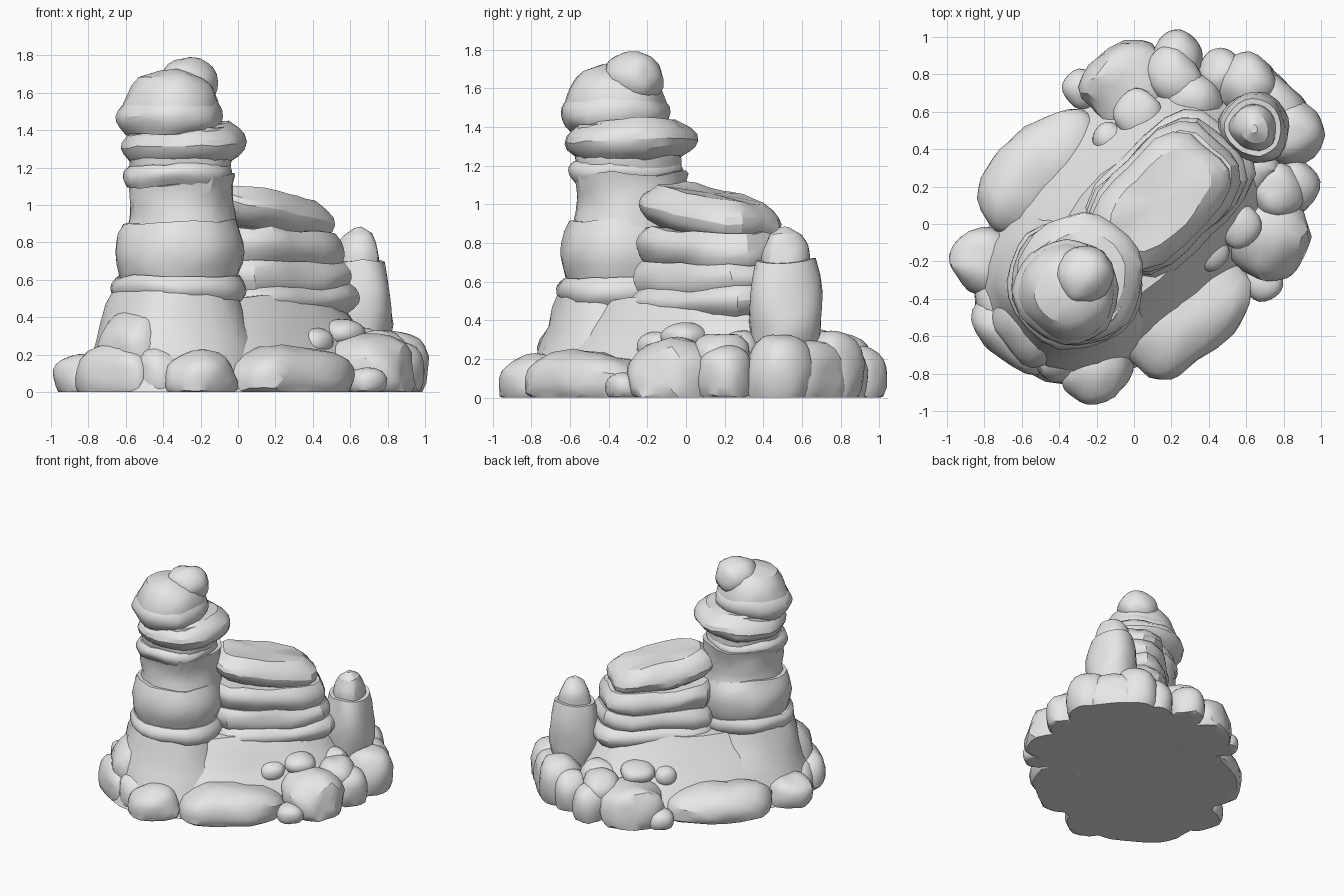
import bpy, bmesh, math
from mathutils import Vector, noise

cube = bpy.data.objects.get("Cube")
if cube:
    bpy.data.objects.remove(cube, do_unlink=True)

stone = bpy.data.materials.new("pale grey stone")
stone.use_nodes = True
grey = (0.8, 0.8, 0.8, 1)
stone.diffuse_color = grey
stone.node_tree.nodes["Principled BSDF"].inputs["Base Color"].default_value = grey

# The formation is mirrored about a diagonal plane: u runs along it, v across it
DIAG = math.sqrt(0.5)


def world(u, v, z):
    return Vector(((u - v) * DIAG, (u + v) * DIAG, z))


def diagonal(x, y):
    return (x + y) * DIAG, (y - x) * DIAG


def rough(co, amount):
    """Weather a point, keeping the ground flat."""
    moved = co + noise.noise_vector(co * 4) * amount + noise.noise_vector(co * 11) * amount * 0.4
    moved.z = max(moved.z, 0) if co.z > 0 else 0
    return moved


def finish(name, bm):
    bmesh.ops.recalc_face_normals(bm, faces=bm.faces)
    mesh = bpy.data.meshes.new(name)
    bm.to_mesh(mesh)
    bm.free()
    mesh.materials.append(stone)
    ob = bpy.data.objects.new(name, mesh)
    bpy.context.collection.objects.link(ob)
    bpy.ops.object.select_all(action='DESELECT')
    ob.select_set(True)
    bpy.context.view_layer.objects.active = ob
    bpy.ops.object.shade_smooth_by_angle(angle=math.radians(28))


# Side profiles: share of the inset reached at height fraction t
def flare(t):
    return t


def bulge(t):
    return (2 * t - 1) ** 2


def dome(t):
    return 1 - math.sqrt(1 - t * t)


def bed(name, u, v, a, b, low, high, shape, inset, slope=0, power=2, steps=6, sides=24):
    """One stone layer: a rounded outline swept up a side profile."""
    bm = bmesh.new()
    loops = []
    for step in range(steps + 1):
        t = step / steps
        cut = inset * shape(t)
        loop = []
        for i in range(sides):
            c, s = math.cos(math.tau * i / sides), math.sin(math.tau * i / sides)
            k = (abs(c) ** power + abs(s) ** power) ** (-1 / power)
            along = (a - cut) * c * k
            co = world(u + along, v + (b - cut) * s * k, low + (high - low) * t + slope * along)
            loop.append(bm.verts.new(rough(co, 0.028)))
        loops.append(loop)
    for under, over in zip(loops, loops[1:]):
        for i in range(sides):
            j = (i + 1) % sides
            bm.faces.new((under[i], under[j], over[j], over[i]))
    bm.faces.new(loops[0])
    bmesh.ops.poke(bm, faces=[bm.faces.new(loops[-1])])
    finish(name, bm)


def boulder(name, u, v, z, a, b, h, power=2.4):
    """Blocky rounded stone, cut flat where it meets the ground."""
    bm = bmesh.new()
    bmesh.ops.create_icosphere(bm, subdivisions=3, radius=1)
    for vert in bm.verts:
        d = vert.co.copy()
        d /= sum(abs(k) ** power for k in d) ** (1 / power)
        co = world(u + d.x * a, v + d.y * b, max(z + d.z * h, 0))
        vert.co = rough(co, min(a, b, h) * 0.2)
    finish(name, bm)


# Sloping skirt, standing on the ground
bed("sloping_skirt", 0.05, 0, 0.9, 0.64, 0, 0.52, flare, 0.34, power=2.8)

# Layered ridge running out from the tower
NEAR = -0.2


def ridge_layer(name, low, high, far, half_width, inset, slope=0):
    bed(name, (NEAR + far) / 2, -0.015, (far - NEAR) / 2, half_width, low, high,
        bulge, inset, slope, power=3.6)


ridge_layer("ridge_lip", 0.42, 0.57, 0.71, 0.32, 0.05)
ridge_layer("ridge_lower_layer", 0.54, 0.69, 0.66, 0.29, 0.03)
ridge_layer("ridge_upper_layer", 0.67, 0.86, 0.63, 0.28, 0.04, -0.04)
ridge_layer("ridge_top_slab", 0.84, 1.06, 0.57, 0.26, 0.09, -0.17)


# Tower, from its flared foot up to the cap
def tower(name, u, radius, low, high, shape, inset, slope=0):
    bed(name, u, 0, radius, radius, low, high, shape, inset, slope)


tower("tower_foot", -0.46, 0.53, 0, 0.55, flare, 0.2)
tower("tower_band", -0.44, 0.36, 0.5, 0.62, bulge, 0.03)
tower("tower_belly", -0.44, 0.34, 0.57, 0.91, bulge, 0.04)
tower("tower_neck", -0.42, 0.28, 0.86, 1.16, bulge, -0.02)
tower("tower_collar", -0.45, 0.3, 1.11, 1.22, bulge, 0.03)
tower("tower_throat", -0.43, 0.28, 1.16, 1.42, bulge, 0.01)
tower("tower_ledge", -0.4, 0.34, 1.22, 1.43, bulge, 0.1, 0.05)
tower("tower_brim", -0.51, 0.28, 1.38, 1.56, bulge, 0.05)
tower("tower_cap", -0.51, 0.265, 1.46, 1.72, dome, 0.2)
boulder("tower_knob", -0.385, 0, 1.655, 0.16, 0.16, 0.145, 2.1)

# Small spire at the far end, with a shoulder under its rounded tip
SPIRE = (0.815, -0.09)
bed("spire_body", *SPIRE, 0.19, 0.19, 0.2, 0.71, bulge, 0.045)
bed("spire_tip", *SPIRE, 0.12, 0.12, 0.67, 0.88, dome, 0.1)

# Stones repeated on both sides: x, y, z, half length, half width, half height
PAIRS = {
    "flank_slab": (0.28, -0.5, 0.07, 0.39, 0.23, 0.17),
    "large_boulder": (0.7, -0.06, 0.08, 0.24, 0.24, 0.21),
    "ground_pebble": (0.68, -0.31, 0.05, 0.1, 0.11, 0.08),
    "upper_pebble": (0.42, -0.16, 0.27, 0.09, 0.09, 0.07),
    "upper_stone": (0.56, -0.01, 0.31, 0.12, 0.12, 0.07),
    "shoulder_stone": (0.75, 0.18, 0.2, 0.14, 0.16, 0.13),
    "rim_stone": (0.85, 0.2, 0.1, 0.14, 0.13, 0.17),
    "inner_stone": (0.62, 0.28, 0.18, 0.16, 0.15, 0.17),
    "front_boulder": (-0.2, -0.79, 0.07, 0.18, 0.17, 0.15),
    "front_filler": (-0.42, -0.66, 0.08, 0.16, 0.18, 0.16),
}
for name, (x, y, *size) in PAIRS.items():
    u, v = diagonal(x, y)
    boulder(name + "_near", u, v, *size)
    boulder(name + "_far", u + (0.05 if u > 0 else 0), -v, *size)

# Stones at the two ends
ENDS = {
    "front_lump": (-0.55, -0.53, 0.18, 0.19, 0.23, 0.26),
    "front_foot": (-0.66, -0.6, 0.07, 0.13, 0.25, 0.18),
    "end_boulder_left": (0.83, 0.49, 0.11, 0.17, 0.17, 0.22),
    "end_boulder_back": (0.61, 0.74, 0.11, 0.16, 0.17, 0.23),
    "end_filler": (0.72, 0.63, 0.09, 0.17, 0.24, 0.2),
    "back_filler": (0.47, 0.8, 0.09, 0.12, 0.12, 0.18),
}
for name, (x, y, *size) in ENDS.items():
    boulder(name, *diagonal(x, y), *size)
